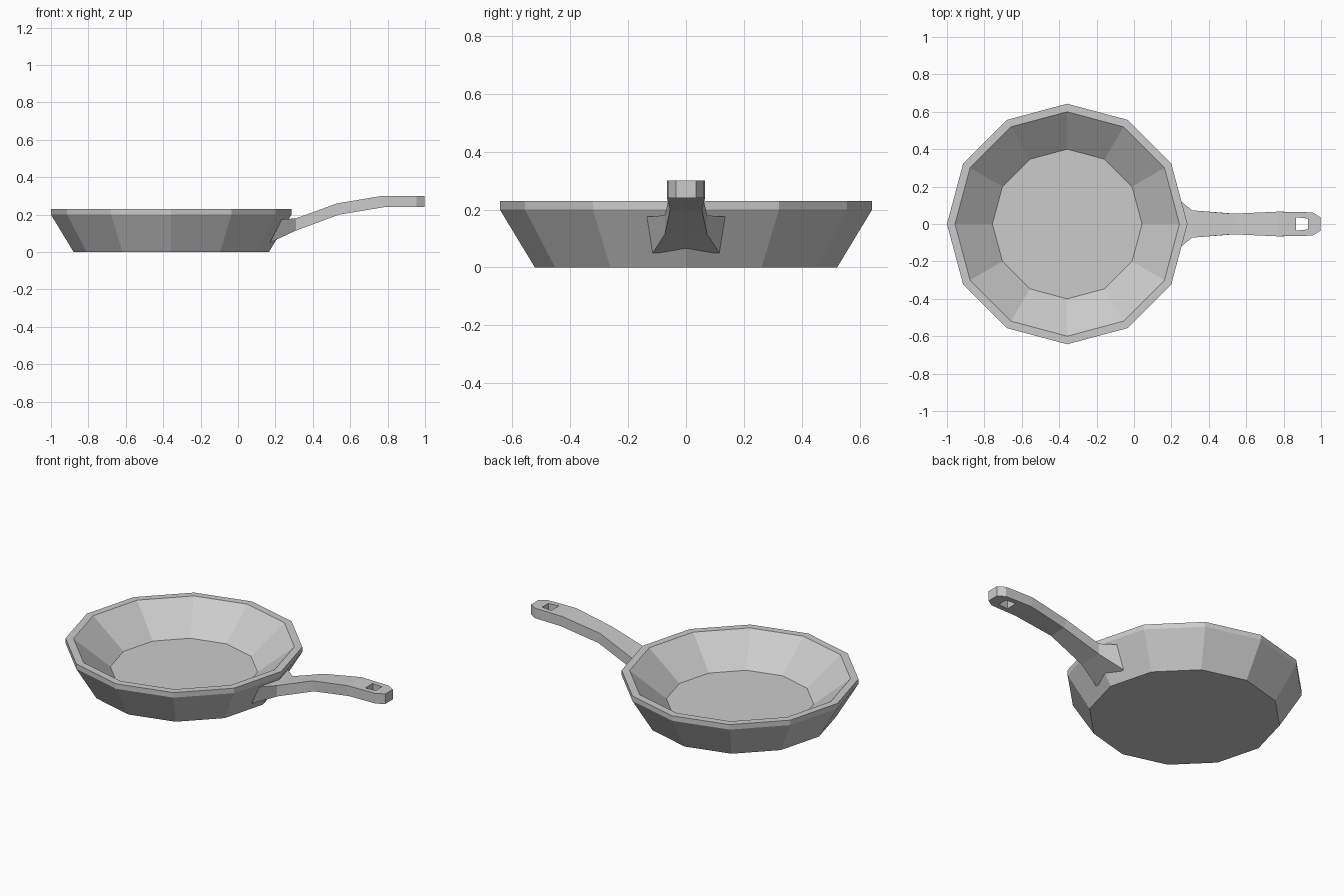
import bpy, bmesh
from math import cos, sin, pi

if "Cube" in bpy.data.objects:
    bpy.data.objects.remove(bpy.data.objects["Cube"])


def finish(name, bm):
    bmesh.ops.recalc_face_normals(bm, faces=bm.faces)
    mesh = bpy.data.meshes.new(name)
    bm.to_mesh(mesh)
    bm.free()
    obj = bpy.data.objects.new(name, mesh)
    bpy.context.collection.objects.link(obj)
    return obj


def skin(bm, a, b):
    n = len(a)
    for i in range(n):
        j = (i + 1) % n
        bm.faces.new((a[i], a[j], b[j], b[i]))


# Pan body: twelve-sided dish turned from an (radius, height) profile
SIDES = 12
profile = [(0.522, 0), (0.643, 0.20), (0.643, 0.23), (0.60, 0.23), (0.40, 0.07)]
bm = bmesh.new()
rings = [[bm.verts.new((-0.357 + r * cos(2 * pi * i / SIDES),
                        r * sin(2 * pi * i / SIDES), z)) for i in range(SIDES)]
         for r, z in profile]
for a, b in zip(rings, rings[1:]):
    skin(bm, a, b)
bm.faces.new(rings[0])
bm.faces.new(rings[-1])
finish("pan_body", bm)

# Handle: rectangular sections (bottom x, z, half width, top x, z, half width)
sections = [
    (0.17, 0.05, 0.115, 0.235, 0.175, 0.135),
    (0.31, 0.115, 0.073, 0.31, 0.18, 0.073),
    (0.54, 0.20, 0.055, 0.53, 0.26, 0.055),
    (0.78, 0.24, 0.066, 0.77, 0.30, 0.066),
]
bm = bmesh.new()
loops = [[bm.verts.new(p) for p in ((bx, -bw, bz), (bx, bw, bz), (tx, tw, tz), (tx, -tw, tz))]
         for bx, bz, bw, tx, tz, tw in sections]
for a, b in zip(loops, loops[1:]):
    skin(bm, a, b)
bm.faces.new(loops[0])

# Handle tip: chamfered end with a hanging hole through it
outer = [(0.955, -0.062), (0.998, -0.035), (0.998, 0.035), (0.955, 0.062)]
hole = [(0.865, -0.036), (0.93, -0.029), (0.93, 0.029), (0.865, 0.036)]
end = loops[-1]
rims, holes = [], []
for z, first, last in ((0.24, end[0], end[1]), (0.30, end[3], end[2])):
    o = [first] + [bm.verts.new((x, y, z)) for x, y in outer] + [last]
    h = [bm.verts.new((x, y, z)) for x, y in hole]
    for f in ((o[0], o[1], h[1], h[0]), (o[1], o[2], h[1]), (o[2], o[3], h[2], h[1]),
              (o[3], o[4], h[2]), (o[4], o[5], h[3], h[2]), (o[5], o[0], h[0], h[3])):
        bm.faces.new(f)
    rims.append(o)
    holes.append(h)
skin(bm, *holes)
for i in range(5):
    bm.faces.new((rims[0][i], rims[0][i + 1], rims[1][i + 1], rims[1][i]))
finish("handle", bm)
